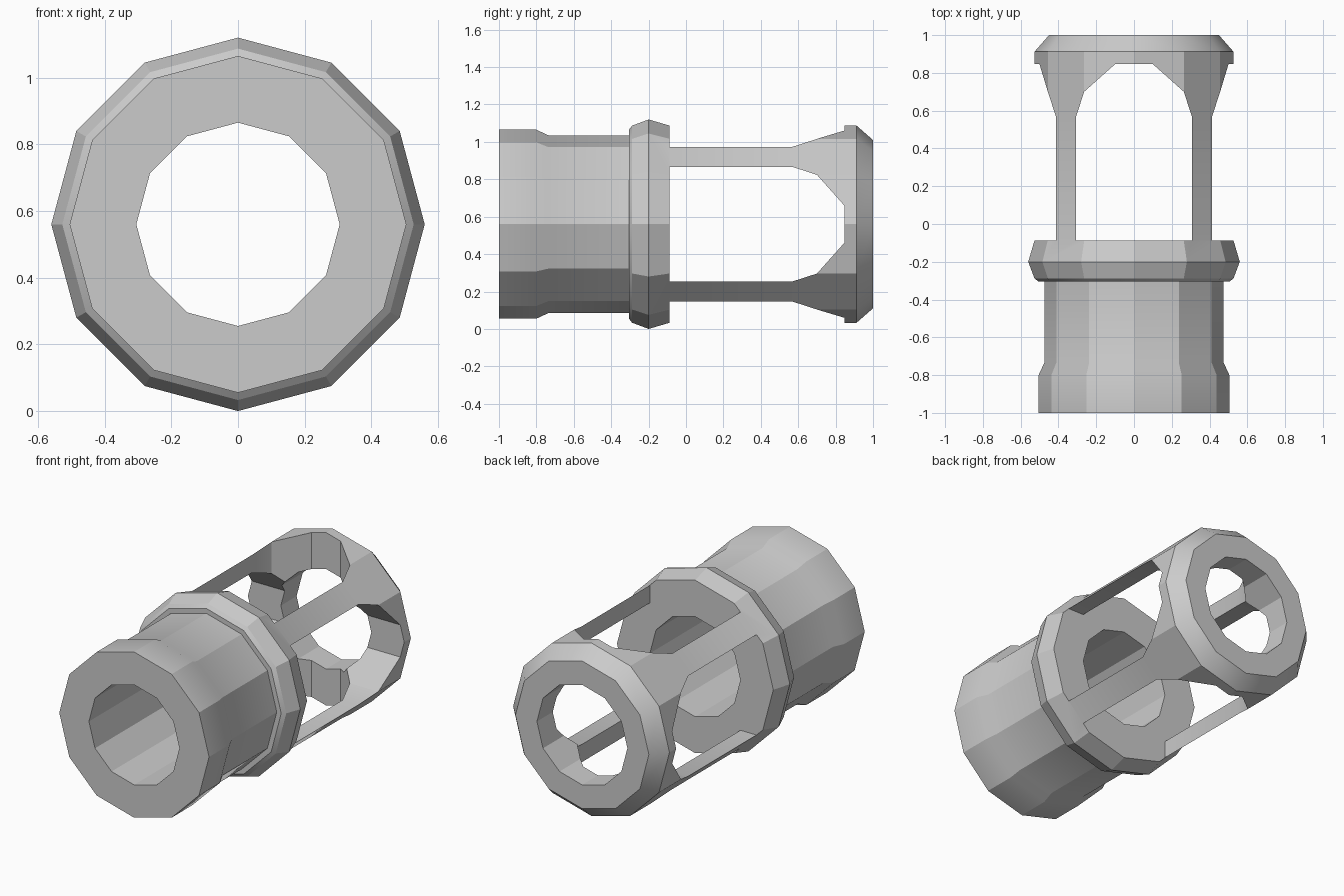
import bpy, bmesh
from math import cos, sin, pi, radians

if "Cube" in bpy.data.objects:
    bpy.data.objects.remove(bpy.data.objects["Cube"])

SIDES, R, BORE, ZC = 12, 0.56, 0.305, 0.56


def make_object(name, bm):
    bmesh.ops.recalc_face_normals(bm, faces=bm.faces)
    mesh = bpy.data.meshes.new(name)
    bm.to_mesh(mesh)
    bm.free()
    obj = bpy.data.objects.new(name, mesh)
    bpy.context.collection.objects.link(obj)
    return obj


def lathe_y(name, profile):
    """Closed (y, radius) profile swept round the y axis."""
    bm = bmesh.new()
    rings = []
    for i in range(SIDES):
        a = 2 * pi * i / SIDES
        rings.append([bm.verts.new((r * cos(a), y, ZC + r * sin(a))) for y, r in profile])
    n = len(profile)
    for i in range(SIDES):
        a, b = rings[i], rings[(i + 1) % SIDES]
        for j in range(n):
            k = (j + 1) % n
            bm.faces.new((a[j], a[k], b[k], b[j]))
    return make_object(name, bm)


def window_cutter(name, outline, sideways):
    """Window outline (half width, y), mirrored and pushed right through the tube."""
    pts = outline + [(-w, y) for w, y in reversed(outline)]
    bm = bmesh.new()

    def put(w, y, d):
        return bm.verts.new((d, y, ZC + w) if sideways else (w, y, ZC + d))

    lo = [put(w, y, -1) for w, y in pts]
    hi = [put(w, y, 1) for w, y in pts]
    bm.faces.new(lo)
    bm.faces.new(hi)
    for i in range(len(pts)):
        j = (i + 1) % len(pts)
        bm.faces.new((lo[i], lo[j], hi[j], hi[i]))
    obj = make_object(name, bm)
    obj.hide_render = True
    return obj


# Tube: front sleeve, raised collar, rear cage and chamfered end cap, bored through
tube = lathe_y("caged_tube", [
    (-1, BORE), (-1, 0.505), (-0.8, 0.505), (-0.735, 0.475), (-0.305, 0.475),
    (-0.305, 0.505), (-0.288, 0.527), (-0.2, R), (-0.088, 0.527),
    (0.912, 0.527), (1, 0.45), (1, BORE)])

# Crossing windows leave four corner struts and a flared cap
outline = [(0.306, -0.088), (0.306, 0.57), (0.264, 0.7), (0.098, 0.848)]
for sideways in (False, True):
    cutter = window_cutter("window_cutter", outline, sideways)
    mod = tube.modifiers.new("window", 'BOOLEAN')
    mod.operation, mod.solver, mod.object = 'DIFFERENCE', 'EXACT', cutter
    bpy.context.view_layer.objects.active = tube
    bpy.ops.object.modifier_apply(modifier=mod.name)
    bpy.data.objects.remove(cutter)

# Facets stay crisp, shallow collar bends are smooth
bpy.ops.object.select_all(action='DESELECT')
tube.select_set(True)
bpy.context.view_layer.objects.active = tube
bpy.ops.object.shade_smooth_by_angle(angle=radians(25))
